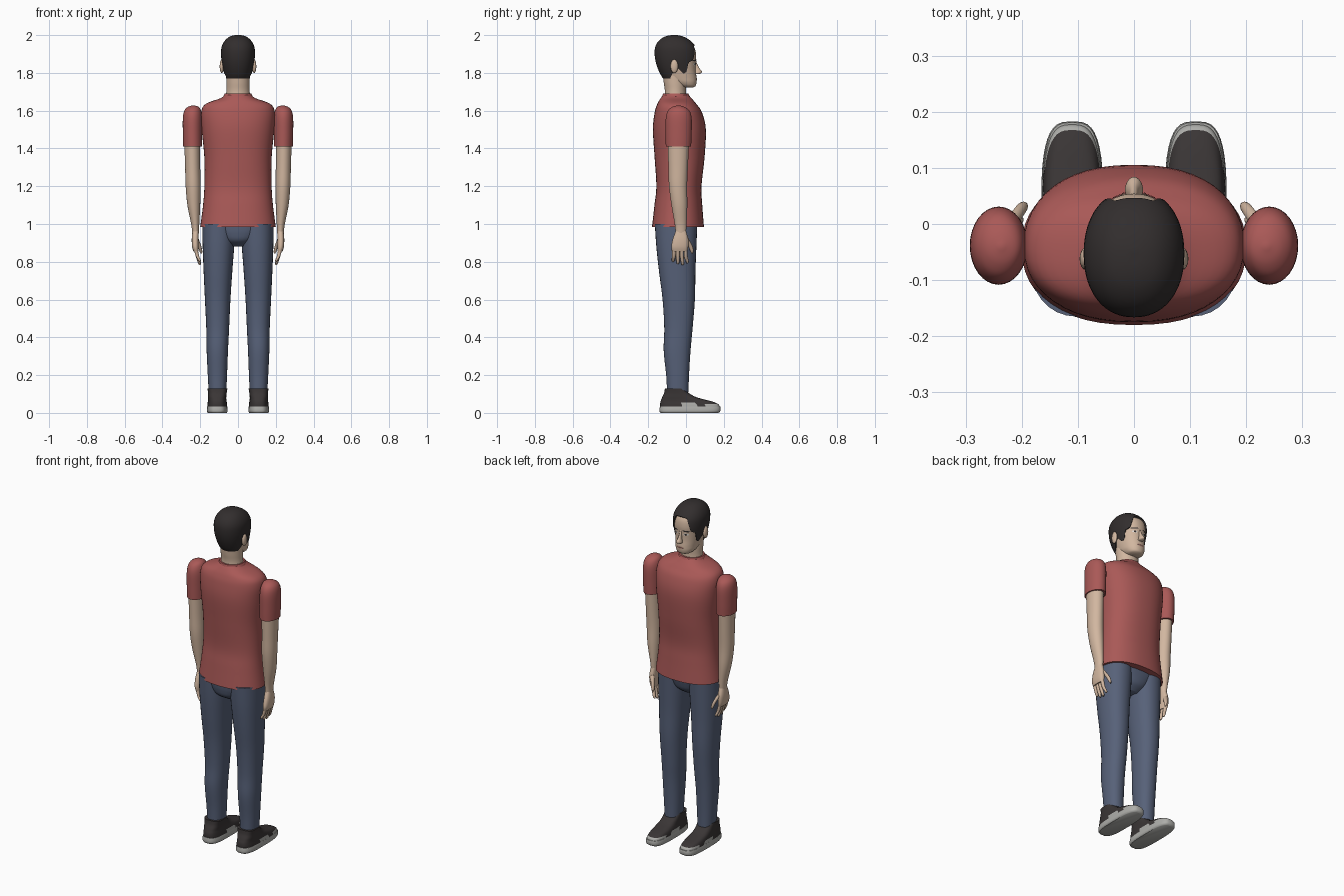
import bpy, bmesh, math
from mathutils import Vector

if "Cube" in bpy.data.objects:
    bpy.data.objects.remove(bpy.data.objects["Cube"])


def material(name, rgb):
    m = bpy.data.materials.new(name)
    m.use_nodes = True
    m.diffuse_color = (*rgb, 1)
    m.node_tree.nodes["Principled BSDF"].inputs["Base Color"].default_value = (*rgb, 1)
    return m


shirt_red = material("shirt red", (.40, .10, .095))
denim = material("denim blue", (.095, .12, .19))
skin = material("skin", (.64, .47, .35))
hair_black = material("hair black", (.032, .027, .027))
shoe_black = material("shoe black", (.042, .036, .036))
sole_grey = material("sole grey", (.42, .42, .40))
eye_white = material("eye white", (.75, .73, .70))
lip_pink = material("lip pink", (.42, .22, .17))


def sample(rings, t):
    """Smooth ring at t from 0 to 1 along a list of rings."""
    u = t * (len(rings) - 1)
    i = min(int(u), len(rings) - 2)
    f = u - i
    p = [rings[max(0, min(len(rings) - 1, i + k))] for k in (-1, 0, 1, 2)]
    return [b + f / 2 * (c - a + f * (2 * a - 5 * b + 4 * c - d + f * (3 * (b - c) + d - a)))
            for a, b, c, d in zip(*p)]


def oval(ring, angle, power=2):
    """Point on a ring (z, x0, x1, y0, y1); angle 0 points to +y."""
    z, x0, x1, y0, y1 = ring
    s, c = math.sin(angle), math.cos(angle)
    px = math.copysign(abs(s) ** (2 / power), s)
    py = math.copysign(abs(c) ** (2 / power), c)
    return Vector(((x0 + x1) / 2 + px * (x1 - x0) / 2, (y0 + y1) / 2 + py * (y1 - y0) / 2, z))


def skin_rows(name, rows, mats, side=1, caps=True, rule=None):
    """Closed rows of points bridged into one smooth mesh."""
    bm = bmesh.new()
    grid = [[bm.verts.new((p.x * side, p.y, p.z)) for p in row] for row in rows]
    n = len(grid[0])
    for a, b in zip(grid, grid[1:]):
        for i in range(n):
            bm.faces.new((a[i], a[(i + 1) % n], b[(i + 1) % n], b[i]))
    if caps:
        bm.faces.new(grid[0])
        bm.faces.new(grid[-1])
    bmesh.ops.recalc_face_normals(bm, faces=bm.faces)
    if rule:
        for f in bm.faces:
            f.material_index = rule(f.calc_center_median())
    return finish(name, bm, mats)


def finish(name, bm, mats):
    mesh = bpy.data.meshes.new(name)
    bm.to_mesh(mesh)
    bm.free()
    ob = bpy.data.objects.new(name, mesh)
    bpy.context.collection.objects.link(ob)
    for m in mats:
        mesh.materials.append(m)
    bpy.ops.object.select_all(action="DESELECT")
    ob.select_set(True)
    bpy.context.view_layer.objects.active = ob
    bpy.ops.object.shade_smooth_by_angle(angle=math.radians(50))
    return ob


def loft(name, rings, mats, side=1, power=2, seg=32, steps=24, rule=None):
    rows = [[oval(sample(rings, k / steps), math.tau * i / seg, power) for i in range(seg)]
            for k in range(steps + 1)]
    return skin_rows(name, rows, mats, side, rule=rule)


def sym(z, x, y0, y1):
    return (z, -x, x, y0, y1)


# Shirt body and collar
loft("shirt_body", [sym(.985, .2, -.18, .095), sym(1.1, .185, -.167, .086), sym(1.2, .178, -.157, .082),
                    sym(1.35, .178, -.166, .098), sym(1.5, .192, -.175, .105), sym(1.59, .195, -.166, .085),
                    sym(1.635, .172, -.152, .055), sym(1.665, .095, -.135, .03), sym(1.682, .07, -.122, .015)],
     [shirt_red], power=2.3, seg=48, steps=40)
loft("collar", [sym(1.66, .079, -.128, .021), sym(1.676, .077, -.126, .019), sym(1.69, .07, -.122, .012)],
     [shirt_red], steps=6)

# Trouser hips
loft("hips", [sym(.88, .045, -.1, 0), sym(.91, .09, -.145, .035), sym(.95, .135, -.16, .05),
              sym(1.0, .18, -.165, .06)], [denim], power=2.3)

# Neck
loft("neck", [sym(1.64, .068, -.118, .005), sym(1.7, .062, -.112, 0), sym(1.75, .062, -.118, 0),
              sym(1.81, .062, -.125, -.01)], [skin])

# Head
head = [sym(1.722, .02, -.01, .035), sym(1.73, .042, -.04, .05), sym(1.75, .056, -.08, .056),
        sym(1.775, .063, -.115, .056), sym(1.81, .07, -.135, .052), sym(1.85, .077, -.15, .052),
        sym(1.89, .082, -.158, .054), sym(1.93, .081, -.157, .046), sym(1.963, .066, -.14, .02),
        sym(1.985, .04, -.108, -.018), sym(1.994, .004, -.066, -.058)]
loft("head", head, [skin], power=2.2, seg=48, steps=50)


def head_ring(z):
    lo, hi = 0.0, 1.0
    for _ in range(24):
        mid = (lo + hi) / 2
        if sample(head, mid)[0] < z:
            lo = mid
        else:
            hi = mid
    return sample(head, lo)


# Hair: a shell from the crown down to a hairline that varies around the head
hairline = [(0, 1.94), (22, 1.938), (30, 1.91), (40, 1.868), (58, 1.855), (66, 1.81), (78, 1.80),
            (92, 1.835), (108, 1.80), (125, 1.775), (180, 1.768)]


def hair_edge(deg):
    for (a, za), (b, zb) in zip(hairline, hairline[1:]):
        if deg <= b:
            return za + (zb - za) * (deg - a) / (b - a)
    return hairline[-1][1]


rows = []
for k in range(25):
    row = []
    for i in range(96):
        deg = i * 360 / 96
        low = hair_edge(min(deg, 360 - deg))
        t = math.sin(max(k - 1, 0) / 23 * math.pi / 2)
        p = oval(head_ring(low + (1.994 - low) * t), math.radians(deg), 2.2)
        if k:
            middle = Vector((0, -.055, 1.86))
            p += (p - middle).normalized() * .008
            p.z = min(p.z, 2)
        row.append(p)
    rows.append(row)
skin_rows("hair", rows, [hair_black])


# Face details laid on the head surface
def patch(name, x, z, w, h, mat, lift=.002, tilt=0):
    bm = bmesh.new()

    def point(r, a):
        px = x + w * r * math.cos(a)
        pz = z + h * r * math.sin(a) + tilt * (px - x)
        _, _, rx, y0, y1 = head_ring(pz)
        y = (y0 + y1) / 2 + (y1 - y0) / 2 * (1 - abs(px / rx) ** 2.2) ** (1 / 2.2)
        return bm.verts.new((px, y + lift, pz))
    hub = point(0, 0)
    loops = [[point(r, math.tau * i / 16) for i in range(16)] for r in (.5, 1)]
    for i in range(16):
        j = (i + 1) % 16
        bm.faces.new((hub, loops[0][j], loops[0][i]))
        bm.faces.new((loops[0][i], loops[0][j], loops[1][j], loops[1][i]))
    bmesh.ops.recalc_face_normals(bm, faces=bm.faces)
    if sum(f.normal.y for f in bm.faces) < 0:
        bmesh.ops.reverse_faces(bm, faces=bm.faces)
    finish(name, bm, [mat])


patch("lips", 0, 1.766, .024, .007, lip_pink)
patch("mouth_line", 0, 1.766, .022, .0015, hair_black, .003)
loft("nose", [sym(1.793, .009, .04, .068), sym(1.798, .016, .04, .08), sym(1.808, .014, .04, .084),
              sym(1.825, .009, .04, .071), sym(1.85, .007, .04, .058), sym(1.868, .006, .04, .053)],
     [skin], seg=20, steps=15)


def ball(name, centre, size, mat):
    bm = bmesh.new()
    bmesh.ops.create_uvsphere(bm, u_segments=16, v_segments=10, radius=1)
    for v in bm.verts:
        v.co = Vector(a * b for a, b in zip(v.co, size)) + Vector(centre)
    finish(name, bm, [mat])


def shoe_colour(c):
    bumper = c.y > .1 and c.z < .048
    side_flash = -.02 < c.y < .06 and c.z < .055
    return 1 if bumper or side_flash else 0


# Paired parts
for side, label in ((1, "left"), (-1, "right")):
    patch(label + "_eye", side * .032, 1.846, .014, .006, eye_white)
    patch(label + "_iris", side * .032, 1.846, .006, .006, hair_black, .003)
    patch(label + "_brow", side * .034, 1.866, .02, .004, hair_black, .003, -.1 * side)
    ball(label + "_ear", (side * .086, -.062, 1.835), (.011, .02, .036), skin)

    # Sleeve, arm and hand
    loft(label + "_sleeve", [(1.41, .19, .29, -.107, .027), (1.48, .19, .292, -.108, .03),
                             (1.56, .19, .292, -.107, .03), (1.6, .196, .284, -.095, .018),
                             (1.62, .208, .265, -.072, -.008), (1.628, .232, .24, -.044, -.036)],
         [shirt_red], side)
    loft(label + "_arm", [(.95, .207, .242, -.055, .0), (1.0, .205, .248, -.06, .003),
                          (1.1, .2, .268, -.077, .007), (1.2, .198, .277, -.09, .006),
                          (1.3, .2, .28, -.093, .01), (1.43, .2, .284, -.097, .016)], [skin], side)
    loft(label + "_palm", [(.855, .208, .236, -.074, .008), (.88, .208, .243, -.078, .012),
                           (.92, .208, .245, -.07, .012), (.965, .208, .241, -.054, 0)],
         [skin], side, 2.5, 20, 12)
    for k, tip in enumerate((.80, .787, .783, .792)):
        y = -.064 + k * .021
        lean = (k - 1) * .004
        loft(label + "_finger_" + str(k + 1),
             [(tip, .198, .206, y + lean - .004, y + lean + .004),
              (tip + .01, .197, .212, y + lean - .008, y + lean + .008),
              (.83, .206, .224, y - .01, y + .01), (.875, .215, .236, y - .01, y + .01)],
             [skin], side, 2, 12, 9)
    loft(label + "_thumb", [(.845, .19, .198, .028, .036), (.858, .189, .205, .022, .04),
                            (.885, .195, .214, .01, .034), (.925, .21, .232, -.012, .012)],
         [skin], side, 2, 12, 9)

    # Trouser leg
    loft(label + "_leg", [(.11, .062, .155, -.1, .013), (.2, .058, .16, -.105, .016),
                          (.33, .053, .166, -.118, .024), (.45, .047, .168, -.115, .035),
                          (.6, .04, .175, -.124, .047), (.75, .03, .182, -.143, .05),
                          (.88, .02, .187, -.157, .055), (1.0, .012, .189, -.165, .06)],
         [denim], side, 2.2, 32, 36)

    # Shoe
    loft(label + "_sole", [(0, .06, .16, -.135, .172), (.008, .055, .165, -.14, .181),
                           (.022, .055, .165, -.14, .183), (.034, .057, .163, -.138, .181)],
         [sole_grey], side, 3.2, 40, 9)
    loft(label + "_shoe_upper", [(.03, .057, .163, -.136, .178), (.045, .058, .162, -.137, .172),
                                 (.06, .06, .16, -.135, .14), (.073, .062, .159, -.13, .09),
                                 (.085, .062, .159, -.125, .05), (.105, .06, .159, -.116, .015),
                                 (.128, .056, .161, -.112, -.01)],
         [shoe_black, sole_grey], side, 3, 48, 30, shoe_colour)
